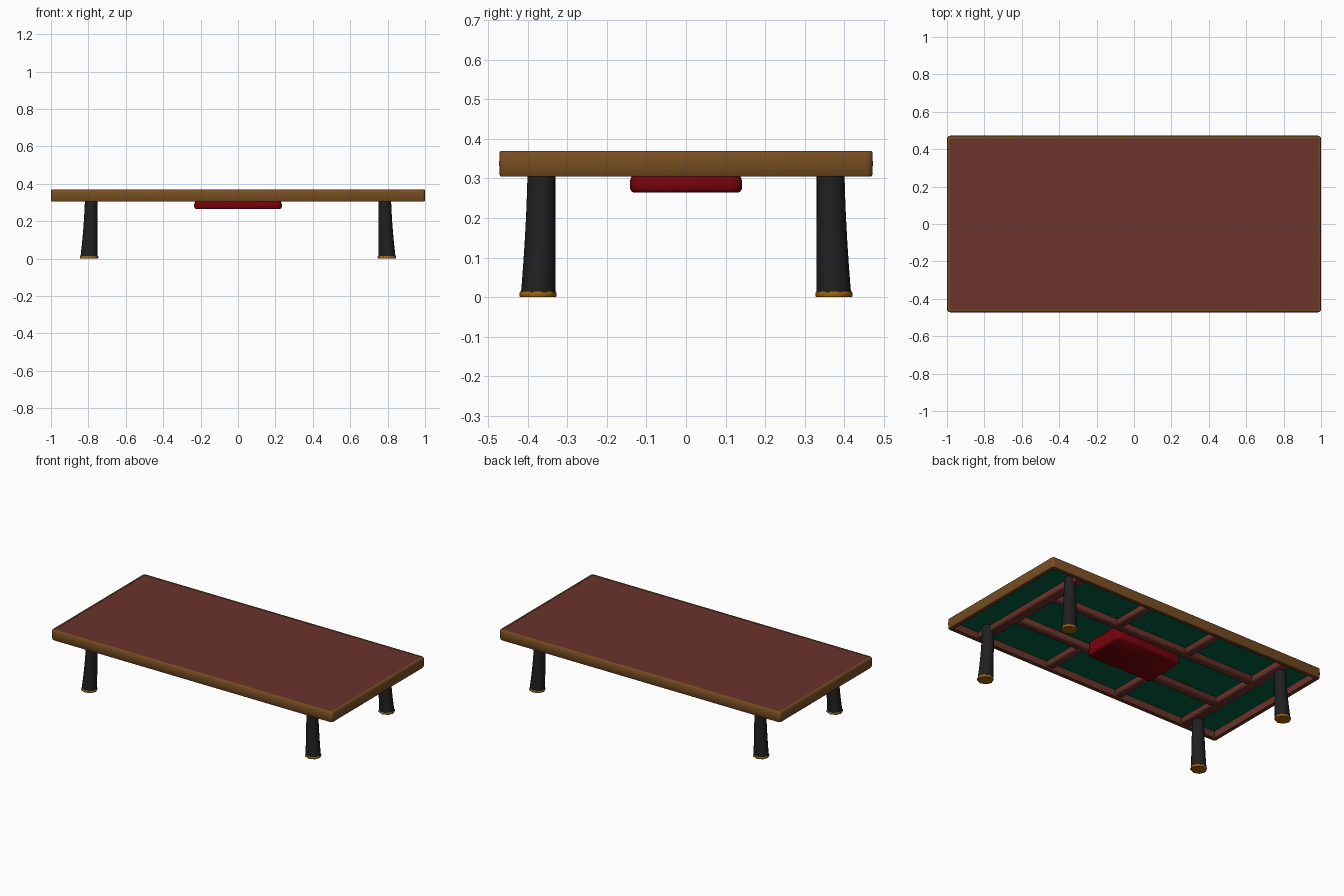
import bpy, bmesh, math

if "Cube" in bpy.data.objects:
    bpy.data.objects.remove(bpy.data.objects["Cube"])


def material(name, rgb):
    m = bpy.data.materials.new(name)
    m.diffuse_color = (*rgb, 1)
    m.use_nodes = True
    m.node_tree.nodes["Principled BSDF"].inputs["Base Color"].default_value = m.diffuse_color
    return m


TOP = material("red_brown_wood", (0.145, 0.033, 0.024))
RIM = material("golden_brown_wood", (0.185, 0.075, 0.016))
BLACK = material("black_paint", (0.014, 0.014, 0.014))
BRASS = material("brass_brown", (0.340, 0.125, 0.004))
GREEN = material("green_felt", (0.000, 0.125, 0.050))
RED = material("heater_red", (0.180, 0.001, 0.003))


def finish(bm, name, mat):
    bmesh.ops.recalc_face_normals(bm, faces=bm.faces)
    me = bpy.data.meshes.new(name)
    bm.to_mesh(me)
    bm.free()
    ob = bpy.data.objects.new(name, me)
    bpy.context.collection.objects.link(ob)
    me.materials.append(mat)
    return ob


def smooth(ob, angle=40):
    bpy.ops.object.select_all(action='DESELECT')
    bpy.context.view_layer.objects.active = ob
    ob.select_set(True)
    bpy.ops.object.shade_smooth_by_angle(angle=math.radians(angle))


def box(name, x0, x1, y0, y1, z0, z1, mat, bevel=0):
    bm = bmesh.new()
    bmesh.ops.create_cube(bm, size=1)
    for v in bm.verts:
        v.co = ((x0 + x1) / 2 + v.co.x * (x1 - x0),
                (y0 + y1) / 2 + v.co.y * (y1 - y0),
                (z0 + z1) / 2 + v.co.z * (z1 - z0))
    if bevel:
        bmesh.ops.bevel(bm, geom=bm.edges[:], offset=bevel, segments=2,
                        profile=0.5, affect='EDGES')
    ob = finish(bm, name, mat)
    if bevel:
        smooth(ob, 60)
    return ob


def loft(name, rings, mat):
    bm = bmesh.new()
    loops = [[bm.verts.new(p) for p in r] for r in rings]
    n = len(loops[0])
    for a, b in zip(loops, loops[1:]):
        for i in range(n):
            bm.faces.new((a[i], a[(i + 1) % n], b[(i + 1) % n], b[i]))
    bm.faces.new(loops[0][::-1])
    bm.faces.new(loops[-1])
    return finish(bm, name, mat)


def round_rect(x0, x1, y0, y1, r, z, seg=3):
    pts = []
    for k, (cx, cy) in enumerate(((x1 - r, y1 - r), (x0 + r, y1 - r),
                                  (x0 + r, y0 + r), (x1 - r, y0 + r))):
        for i in range(seg + 1):
            a = math.pi / 2 * (k + i / seg)
            pts.append((cx + r * math.cos(a), cy + r * math.sin(a), z))
    return pts


# table rim: closed band around the edge, small rounded corners
profile = [(0.001, 0.309), (0, 0.338), (0.001, 0.367), (0.004, 0.370),
           (0.014, 0.370), (0.014, 0.305), (0.004, 0.305)]
bm = bmesh.new()
loops = [[bm.verts.new(p) for p in
          round_rect(-1 + d, 1 - d, -0.472 + d, 0.472 - d, 0.016 - d, z)]
         for d, z in profile]
n = len(loops[0])
for a, b in zip(loops, loops[1:] + loops[:1]):
    for i in range(n):
        bm.faces.new((a[i], a[(i + 1) % n], b[(i + 1) % n], b[i]))
smooth(finish(bm, "table_rim", RIM), 50)

# top panel and lining under it
box("table_top", -0.987, 0.987, -0.459, 0.459, 0.354, 0.3685, TOP)
box("underside_lining", -0.986, 0.986, -0.458, 0.458, 0.350, 0.3545, GREEN)

# inner frame and lattice of bars below
for s, side in ((-1, "neg"), (1, "pos")):
    y = sorted((s * 0.444, s * 0.459))
    box("inner_long_rail_" + side, -0.986, 0.986, *y, 0.306, 0.353, TOP)
    x = sorted((s * 0.972, s * 0.987))
    box("inner_end_rail_" + side, *x, -0.458, 0.458, 0.306, 0.353, TOP)
    box("long_bar_" + side, -0.75, 0.75, s * 0.16 - 0.027, s * 0.16 + 0.027,
        0.312, 0.353, TOP, 0.012)
    box("leg_bar_" + side, s * 0.76 - 0.035, s * 0.76 + 0.035, -0.45, 0.45,
        0.311, 0.353, TOP, 0.012)
    for t, yn in ((-1, "front"), (1, "back")):
        y = sorted((t * 0.15, t * 0.45))
        box(f"short_bar_{yn}_{side}", s * 0.255 - 0.027, s * 0.255 + 0.027, *y,
            0.3125, 0.353, TOP, 0.012)

# heater box with softened sides
steps = [(0.008, 0.265), (0.003, 0.269), (0, 0.277), (0, 0.292),
         (0.004, 0.305), (0.004, 0.352)]
smooth(loft("heater", [round_rect(-0.234 + d, 0.234 - d, -0.142 + d, 0.142 - d,
                                  0.026 - d, z) for d, z in steps], RED), 80)


# round legs flare outwards; inner sides stay straight
def leg_ring(sx, sy, w, d, z, sides, grow=0):
    cx, cy = sx * (0.750 + w / 2), sy * (0.330 + d / 2)
    return [(cx + (w / 2 + grow) * math.cos(math.tau * i / sides),
             cy + (d / 2 + grow) * math.sin(math.tau * i / sides), z)
            for i in range(sides)]


for sx, xn in ((-1, "left"), (1, "right")):
    for sy, yn in ((-1, "front"), (1, "back")):
        rings = []
        for i in range(9):
            t = i / 8
            f = 0.024 * (1 - t) ** 1.7
            rings.append(leg_ring(sx, sy, 0.068 + f, 0.070 + f * 0.7,
                                  0.012 + 0.341 * t, 16))
        smooth(loft(f"{yn}_{xn}_leg", rings, BLACK), 50)
        foot = [leg_ring(sx, sy, 0.093, 0.088, z, 8, g)
                for z, g in ((0, 0.001), (0.003, 0.003), (0.011, 0.003), (0.014, 0.001))]
        smooth(loft(f"{yn}_{xn}_foot", foot, BRASS), 50)
